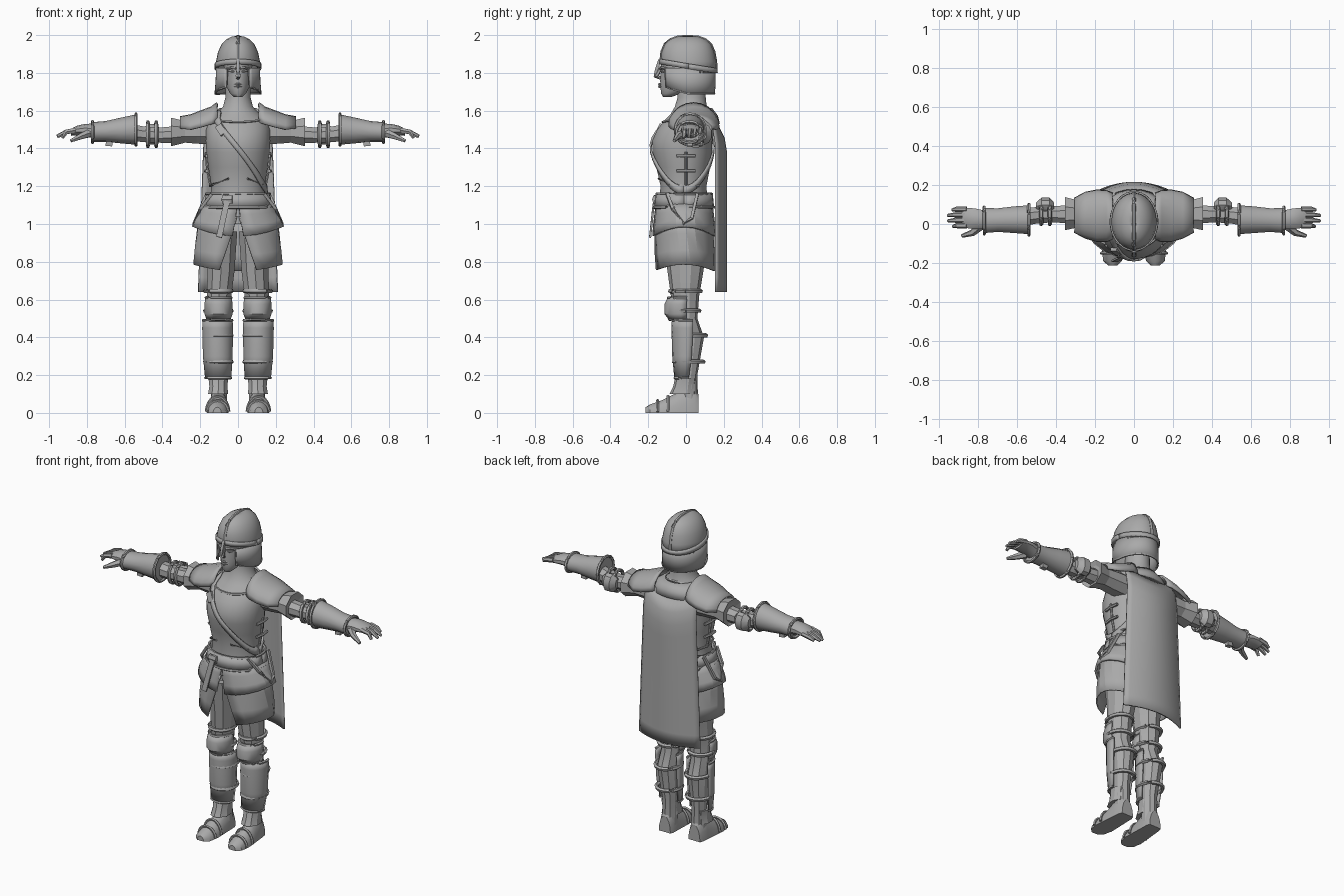
import bpy, bmesh
from math import sin, cos, radians, pi
from mathutils import Vector

cube = bpy.data.objects.get("Cube")
if cube:
    bpy.data.objects.remove(cube, do_unlink=True)

grey = bpy.data.materials.new("plain_grey")
grey.use_nodes = True
COLOUR = (0.4, 0.4, 0.4, 1)
grey.diffuse_color = COLOUR
grey.node_tree.nodes["Principled BSDF"].inputs["Base Color"].default_value = COLOUR


def grid(name, rows, closed=False, caps=False, thick=0, mirror=False, smooth=35):
    """Skin rows of points; optionally close, cap, thicken and mirror the sheet."""
    bm = bmesh.new()
    vs = [[bm.verts.new(p) for p in row] for row in rows]
    n = len(vs[0])
    for a, b in zip(vs, vs[1:]):
        for i in range(n if closed else n - 1):
            j = (i + 1) % n
            bm.faces.new((a[i], a[j], b[j], b[i]))
    if caps:
        bm.faces.new(vs[0])
        bm.faces.new(vs[-1])
    bmesh.ops.recalc_face_normals(bm, faces=bm.faces[:])
    mesh = bpy.data.meshes.new(name)
    bm.to_mesh(mesh)
    bm.free()
    mesh.materials.append(grey)
    ob = bpy.data.objects.new(name, mesh)
    bpy.context.collection.objects.link(ob)
    if thick:
        m = ob.modifiers.new("thickness", "SOLIDIFY")
        m.thickness, m.offset = thick, 0
    if mirror:
        ob.modifiers.new("both_sides", "MIRROR")
    if smooth:
        bpy.ops.object.select_all(action="DESELECT")
        ob.select_set(True)
        bpy.context.view_layer.objects.active = ob
        bpy.ops.object.shade_smooth_by_angle(angle=radians(smooth))
    return ob


def on_ring(section, deg, axis="z", grow=0):
    """Point on an elliptical section (position, centre 1, centre 2, radius 1, radius 2)."""
    t, c1, c2, r1, r2 = section
    p = c1 + (r1 + grow) * cos(radians(deg))
    q = c2 + (r2 + grow) * sin(radians(deg))
    return {"z": (p, q, t), "x": (t, p, q), "y": (p, t, q)}[axis]


def loft(name, table, n=12, axis="z", arc=None, closed=True, **kw):
    if arc:
        angles = [arc[0] + (arc[1] - arc[0]) * i / n for i in range(n + 1)]
    else:
        angles = [360 * (i + 0.5) / n for i in range(n)]
    rows = [[on_ring(s, a, axis) for a in angles] for s in table]
    return grid(name, rows, closed=closed, caps=closed, **kw)


def shell(name, table, n, arc, axis="z", thick=0.012, **kw):
    return loft(name, table, n, axis, arc, closed=False, thick=thick, **kw)


def section_at(table, t):
    """Interpolate a section from a table sorted upwards."""
    t = min(max(t, table[0][0]), table[-1][0])
    for a, b in zip(table, table[1:]):
        if t <= b[0]:
            k = (t - a[0]) / (b[0] - a[0])
            return [x + (y - x) * k for x, y in zip(a, b)]


def rod(name, points, radii, n=6, flat=1.0, loop=False, **kw):
    """Tube along points; flat squashes it along its second normal."""
    pts = [Vector(p) for p in points]
    if not isinstance(radii, (list, tuple)):
        radii = [radii] * len(pts)
    rows = []
    for i, p in enumerate(pts):
        if loop:
            d = pts[(i + 1) % len(pts)] - pts[i - 1]
        else:
            d = pts[min(i + 1, len(pts) - 1)] - pts[max(i - 1, 0)]
        d.normalize()
        up = Vector((0, 1, 0)) if abs(d.y) < 0.8 else Vector((1, 0, 0))
        s = d.cross(up).normalized()
        u = s.cross(d)
        rows.append([p + radii[i] * (s * cos(a) + u * flat * sin(a))
                     for a in (2 * pi * (k + 0.5) / n for k in range(n))])
    if loop:
        rows.append(rows[0])
    return grid(name, rows, closed=True, caps=not loop, **kw)


def rim(name, section, axis="z", r=0.007, arc=(0, 360), n=20, **kw):
    return rod(name, [on_ring(section, arc[0] + (arc[1] - arc[0]) * i / n, axis, 0.003)
                      for i in range(n + 1)], r, n=5, **kw)


# Torso and neck
torso = [(1.0, 0, -.01, .17, .14), (1.12, 0, -.015, .15, .13), (1.2, 0, -.013, .142, .122),
         (1.3, 0, -.015, .158, .143), (1.38, 0, -.02, .168, .158), (1.44, 0, -.02, .172, .16),
         (1.5, 0, 0, .17, .153), (1.55, 0, .015, .158, .128), (1.58, 0, .022, .12, .105),
         (1.62, 0, .025, .08, .085), (1.67, 0, .03, .067, .075), (1.76, 0, .03, .065, .075)]
loft("torso", torso, 28, smooth=50)
rod("neckline_trim", [on_ring(section_at(torso, 1.575 + .035 * sin(radians(a))), a, grow=.002)
                      for a in range(0, 360, 15)], .007, n=5, loop=True)


def strap_row(a):
    z = 1.40 - .22 * cos(radians(a))
    return [on_ring(section_at(torso, min(z + d, 1.6)), a, grow=.008) for d in (-.022, .022)]


grid("chest_strap", [strap_row(a) for a in range(0, 361, 10)], thick=.01)
rod("strap_buckle", [(-.105, -.13, 1.52), (-.075, -.152, 1.475)], .027, n=4, flat=.5, smooth=0)

# Side seams and lacing
for z in (1.28, 1.36):
    rod("side_lace", [(.165, -.05, z), (.172, .0, z), (.165, .05, z)], .009, mirror=True)
rod("side_seam", [(.145, 0, 1.2), (.162, 0, 1.28), (.172, 0, 1.38)], .007, mirror=True)
rod("breastplate_edge", [(.05, -.145, 1.24), (.13, -.085, 1.21), (.148, .0, 1.2), (.13, .07, 1.2)],
    .006, mirror=True)

# Belt with hanging straps
shell("belt", [(1.085, 0, -.01, .178, .153), (1.16, 0, -.01, .164, .146)], 24, (0, 360), thick=.012)
for z, r in ((1.088, .18), (1.16, .165)):
    rim("belt_edge", (z, 0, -.01, r, r - .023), r=.008)
rod("belt_end", [(-.05, -.165, 1.15), (-.07, -.175, 1.07), (-.1, -.19, .93)], .022, n=4, flat=.35, smooth=0)
rod("belt_knot", [(-.085, -.16, 1.13), (-.03, -.165, 1.13)], .024, n=6, flat=.6)
rod("belt_loop", [(.14, -.1, 1.16), (.2, -.07, 1.08), (.232, -.01, 1.0), (.222, .03, 1.03),
                  (.165, .06, 1.16)], .011, n=4, smooth=0, mirror=True)


# Hip flap and lower skirt, open at the front
def skirt(name, top, bottom, r_top, r_bottom, dip, open_top, open_bottom, thick):
    rows = []
    for v in (0, .35, .7, 1):
        gap = open_top + (open_bottom - open_top) * v
        row = []
        for i in range(21):
            a = -90 + gap + (360 - 2 * gap) * i / 20
            z = top + (bottom - dip * sin(radians(a)) ** 2 - top) * v
            r = r_top + (r_bottom - r_top) * min(1, v * 1.15)
            row.append(on_ring((z, 0, -.01, r, .142 + (r - .165) * .28), a))
        rows.append(row)
    grid(name, rows, thick=thick, smooth=20)


skirt("lower_skirt", 1.04, .785, .205, .233, .035, 1, 25, .008)
skirt("hip_flap", 1.11, .985, .17, .238, .05, 1, 7, .014)

# Cape
rows = []
for j in range(13):
    v = j / 12
    row = []
    for i in range(15):
        s = i / 7 - 1
        z = 1.53 + .06 * s * s + (.64 - 1.53 - .06 * s * s) * v
        row.append(((.175 + .035 * v) * s, .212 - .055 * s * s - .05 * max(0, 1 - v * 6) ** 2, z))
    rows.append(row)
grid("cape", rows, thick=.01)
shell("shoulder_mantle", [(1.53, 0, .04, .185, .135), (1.57, 0, .04, .15, .125), (1.61, 0, .035, .095, .1)],
      16, (-20, 200), thick=.01)

# Head
loft("head", [(1.672, 0, -.1, .022, .022), (1.69, 0, -.08, .042, .052), (1.72, 0, -.05, .058, .086),
              (1.76, 0, -.03, .068, .108), (1.80, 0, -.02, .073, .115), (1.87, 0, -.01, .08, .125)],
     20, smooth=60)
rod("nose", [(0, -.128, 1.835), (0, -.145, 1.805), (0, -.158, 1.782), (0, -.135, 1.772)],
    [.008, .011, .015, .01], n=6)
for z in (1.727, 1.74):
    rod("lip", [(-.024, -.125, z), (0, -.14, z), (.024, -.125, z)], [.003, .008, .003])
rod("brow", [(.012, -.135, 1.822), (.035, -.128, 1.828), (.058, -.1, 1.82)], .008, mirror=True)
rod("eye", [(.018, -.129, 1.808), (.032, -.126, 1.808), (.048, -.112, 1.808)], [.003, .008, .003], mirror=True)

# Helmet
dome = [(1.8, 0, .015, .112, .142), (1.86, 0, .012, .112, .142), (1.91, 0, .01, .102, .135),
        (1.95, 0, .01, .083, .118), (1.975, 0, .01, .058, .09), (1.988, 0, .01, .032, .055),
        (1.992, 0, .01, .004, .008)]
helmet = []
for k, s in enumerate(dome):
    helmet.append([on_ring([s[0] + (.045 if k == 0 and sin(radians(a)) < -.3 else 0)] + list(s[1:]), a)
                   for a in range(0, 360, 12)])
grid("helmet_dome", helmet, closed=True, thick=.008, smooth=50)
band = [[on_ring(section_at(dome, 1.835 - .025 * sin(radians(a)) + d), a, grow=.006) for d in (-.014, .014)]
        for a in range(0, 361, 12)]
grid("helmet_band", band, thick=.012)
rod("helmet_crest", [on_ring(s, -90) for s in dome[1:]] + [on_ring(s, 90) for s in dome[-2::-1]],
    .011, n=6)
rod("nose_guard", [(0, -.137, 1.87), (0, -.156, 1.82), (0, -.166, 1.785)], [.013, .011, .007], n=4, smooth=0)
guard = []
for v in (0, .5, 1):
    guard.append([on_ring((1.825 - (.135 - .04 * max(0, -sin(radians(a)))) * v, 0, .012,
                           .112 + .008 * v * v, .142 - .004 * v), a) for a in range(-58, 239, 8)])
grid("neck_guard", guard, thick=.009)
rod("guard_edge", [guard[0][0], guard[1][0]] + guard[2] + [guard[1][-1], guard[0][-1]], .006, n=5)

# Shoulder plates, sleeves and arms
plate = [(.11, .04, 1.545, .115, .095), (.14, .04, 1.535, .128, .082), (.19, .042, 1.52, .13, .078),
         (.25, .045, 1.505, .115, .07), (.305, .045, 1.51, .085, .055)]
shell("shoulder_plate", plate, 10, (-5, 185), "x", mirror=True)
loft("sleeve", [(.1, .05, 1.49, .075, .075), (.22, .05, 1.49, .075, .07), (.28, .052, 1.488, .073, .062),
                (.355, .053, 1.487, .092, .082), (.345, .053, 1.485, .06, .055)], 8, "x", mirror=True, smooth=0)
loft("arm", [(.3, .05, 1.475, .052, .05), (.42, .05, 1.47, .045, .043), (.5, .045, 1.475, .046, .045),
             (.6, .03, 1.49, .05, .05)], 8, "x", mirror=True, smooth=0)
for x in (.433, .477):
    rim("elbow_band", (x, .052, 1.475, .05, .06), "x", .011, mirror=True)
loft("elbow_cap", [(.41, .09, 1.475, .02, .03), (.435, .098, 1.475, .04, .055), (.475, .098, 1.475, .04, .055),
                   (.505, .09, 1.475, .02, .03)], 10, "x", mirror=True)
forearm = [(.54, .022, 1.5, .076, .08), (.62, .022, 1.495, .07, .068), (.7, .02, 1.49, .062, .055),
           (.77, .018, 1.487, .066, .052)]
loft("forearm_guard", forearm, 14, "x", mirror=True)
for s in (forearm[0], forearm[-1]):
    rim("forearm_rim", s, "x", .009, mirror=True)
rod("forearm_buckle", [(.665, .02, 1.425), (.70, .02, 1.428)], .02, n=4, mirror=True, smooth=0)

# Gloved hands
loft("palm", [(.75, .02, 1.49, .048, .042), (.81, .026, 1.498, .055, .032), (.85, .03, 1.495, .056, .026),
              (.885, .035, 1.485, .045, .018)], 10, "x", mirror=True)
for k in range(4):
    y = -.008 + .028 * k
    tip = (.93, .957, .958, .935)[k]
    rod("finger", [(.86, y, 1.497), (.91, y, 1.487), (tip, y - .004, 1.455 + .006 * k)],
        [.015, .014, .008], mirror=True)
rod("thumb", [(.79, -.01, 1.48), (.83, -.045, 1.465), (.885, -.062, 1.44)], [.024, .018, .009], mirror=True)

# Legs
loft("leg", [(.96, .085, -.005, .085, .125), (.75, .09, -.003, .075, .095), (.62, .1, -.005, .068, .075),
             (.5, .102, 0, .058, .06), (.4, .105, .025, .062, .07), (.2, .1, .012, .045, .048),
             (.03, .1, .015, .045, .05)], 10, mirror=True, smooth=25)
greave = [(.185, .105, .0, .064, .056), (.3, .107, .01, .073, .077), (.45, .108, .015, .076, .086),
          (.49, .108, .015, .074, .084)]
knee = [(.495, .103, -.015, .058, .07), (.525, .103, -.02, .069, .088), (.575, .103, -.02, .069, .088),
        (.61, .103, -.015, .064, .076)]
for name, table in (("greave", greave), ("knee_guard", knee)):
    shell(name, table, 10, (-195, 15), mirror=True, smooth=30)
    for s in (table[0], table[-1]):
        rim(name + "_rim", s, r=.008, arc=(-195, 15), n=12, mirror=True)
for z, y, ry in ((.27, .015, .075), (.41, .02, .083), (.54, 0, .068), (.645, -.003, .078)):
    rim("leg_strap", (z, .104, y, .067, ry), r=.012, mirror=True)

# Boots
loft("boot", [(-.214, .11, 0, .022, .03), (-.19, .11, 0, .048, .045), (-.13, .108, 0, .058, .066),
              (-.06, .106, 0, .054, .1), (.0, .104, 0, .05, .14), (.045, .102, 0, .047, .14),
              (.065, .102, 0, .04, .1)], 8, "y", (0, 180), mirror=True, smooth=30)
loft("ankle_guard", [(.1, .105, -.015, .056, .072), (.14, .104, -.008, .05, .06), (.185, .104, .0, .055, .058)],
     10, mirror=True, smooth=30)
for y, r in ((-.15, .063), (-.095, .085)):
    rim("boot_plate", (y, .108, 0, .057, r), "y", .008, (5, 175), 10, mirror=True)
